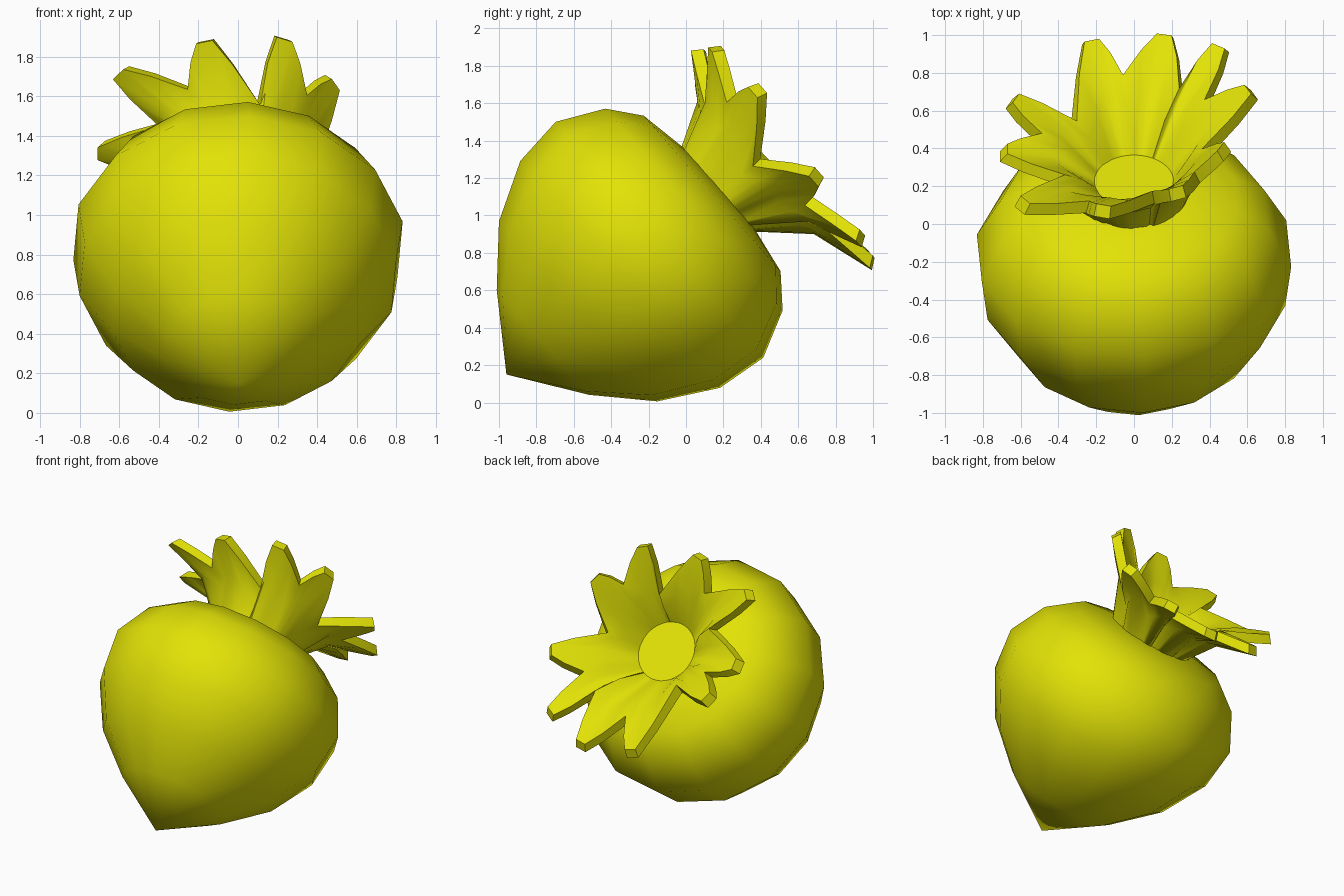
import bpy, math
from mathutils import Vector

if "Cube" in bpy.data.objects:
    bpy.data.objects.remove(bpy.data.objects["Cube"])

# Tilted axis running from the pointed tip to the leafy crown
TIP = Vector((0, -0.96, 0.15))
AXIS = Vector((0, 0.75, 0.66)).normalized()
UP = Vector((0, -0.66, 0.75)).normalized()
SIDE = Vector((1, 0, 0))

yellow = bpy.data.materials.new("yellow")
yellow.diffuse_color = (0.76, 0.76, 0.002, 1)
yellow.use_nodes = True
yellow.node_tree.nodes["Principled BSDF"].inputs["Base Color"].default_value = yellow.diffuse_color


def place(u, v, t):
    """Point at u sideways, v upwards and t along the axis."""
    return TIP + SIDE * u + UP * v + AXIS * t


def polar(deg, r, t):
    a = math.radians(deg)
    return Vector((r * math.sin(a), r * math.cos(a), t))


def make(name, verts, faces, angle):
    me = bpy.data.meshes.new(name)
    me.from_pydata([place(*v) for v in verts], [], faces)
    me.materials.append(yellow)
    ob = bpy.data.objects.new(name, me)
    bpy.context.collection.objects.link(ob)
    bpy.ops.object.select_all(action='DESELECT')
    ob.select_set(True)
    bpy.context.view_layer.objects.active = ob
    bpy.ops.object.shade_smooth_by_angle(angle=math.radians(angle))
    return ob


# Fruit body: 14-sided revolved profile (distance along axis, radius)
N = 14
profile = [(0.26, .375), (0.51, .642), (0.81, .81), (1.09, .842),
           (1.335, .72), (1.465, .555), (1.515, .265)]
verts = [Vector((0, 0, 0))]
for t, r in profile:
    verts += [polar(4 + 360 * i / N, r, t) for i in range(N)]
faces = []
for i in range(N):
    j = (i + 1) % N
    faces.append((0, 1 + j, 1 + i))
    for k in range(len(profile) - 1):
        p = 1 + k * N
        faces.append((p + i, p + j, p + N + j, p + N + i))
last = 1 + (len(profile) - 1) * N
faces.append(tuple(reversed(range(last, last + N)))[::-1])
make("fruit_body", verts, faces, 60)

# Leaf crown: each leaf is (tip angle, radius, height) and then
# (angle, radius, height) of the notch that follows it
leaves = [(-15, .62, 1.94, 17, .33, 1.79), (22, .59, 2.02, 48, .43, 1.90),
          (62, .52, 2.04, 95, .36, 1.78), (116, .67, 1.97, 133, .51, 1.85),
          (147, .82, 1.93, 152, .51, 1.84), (169, .84, 1.89, 186, .56, 1.84),
          (196, .81, 1.89, 231, .39, 1.79), (245, .69, 1.91, 257, .50, 1.82),
          (270, .67, 1.81, 297, .41, 1.79), (309, .74, 1.86, 330, .47, 1.80)]
rim, base_angles = [], []
for i, (a, r, t, na, nr, nt) in enumerate(leaves):
    pa, pr, pt = leaves[i - 1][3:]
    if pa > a:
        pa -= 360
    tip, n0, n1 = polar(a, r, t), polar(pa, pr, pt), polar(na, nr, nt)
    along = Vector((tip.x, tip.y, 0)).normalized()
    across = Vector((along.y, -along.x, 0))
    rim += [n0,
            n0.lerp(tip, 0.6) - across * 0.035,
            tip - across * 0.04,
            tip + across * 0.04,
            n1.lerp(tip, 0.6) + across * 0.035]
    base_angles += [pa, pa + (a - pa) * .5, pa + (a - pa) * .85,
                    a + (na - a) * .15, a + (na - a) * .5]

# Inner surface rings: floor edge, middle, leaf outline
M = len(rim)
base = [polar(d, 0.21, 1.58) for d in base_angles]
mid = []
for b, e in zip(base, rim):
    m = b.lerp(e, 0.45)
    m.z += 0.085 * math.hypot(e.x, e.y)
    mid.append(m)


def outer(p):
    """Matching point on the underside of the leaves."""
    radial = Vector((p.x, p.y, 0)).normalized()
    return p + radial * 0.04 - Vector((0, 0, 0.055))


foot = [polar(d, 0.275, 1.47) for d in base_angles]
rings = base + mid + rim + [outer(p) for p in rim] + [outer(p) for p in mid] + foot
faces = [tuple(range(M))]
for i in range(M):
    j = (i + 1) % M
    for k in range(0, 5 * M, M):
        faces.append((k + i, k + M + i, k + M + j, k + j))
faces.append(tuple(reversed(range(5 * M, 6 * M))))
crown = make("leaf_crown", rings, faces, 50)

# Crisp edges round the crown floor and along the leaf outlines
for e in crown.data.edges:
    ring_pair = [v // M for v in e.vertices]
    if ring_pair in ([0, 0], [2, 2], [3, 3]):
        e.use_edge_sharp = True
